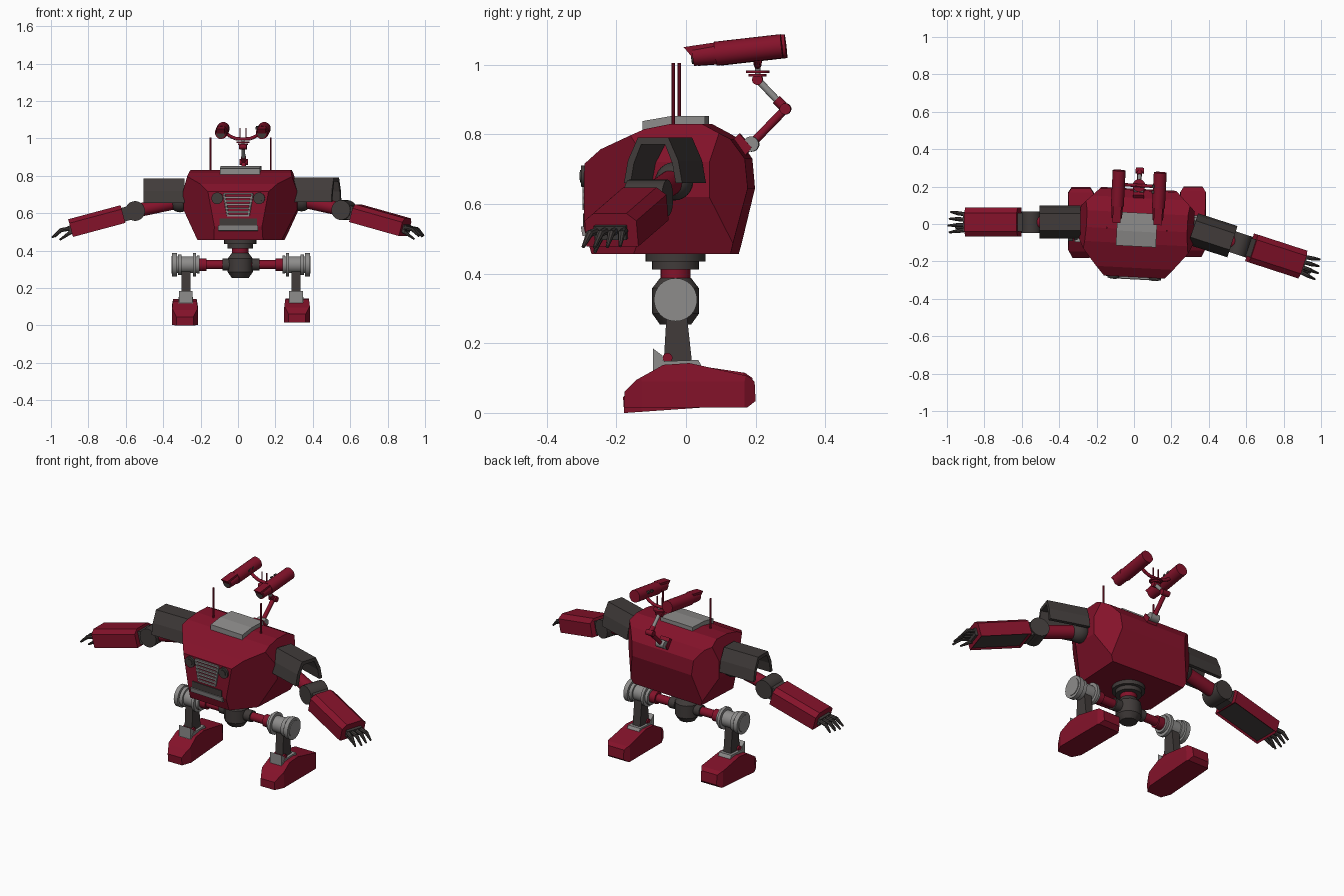
import bpy, bmesh, math
from mathutils import Matrix, Vector

if "Cube" in bpy.data.objects:
    bpy.data.objects.remove(bpy.data.objects["Cube"])

def material(name, rgb):
    m = bpy.data.materials.new(name)
    m.diffuse_color = (*rgb, 1)
    m.use_nodes = True
    m.node_tree.nodes["Principled BSDF"].inputs["Base Color"].default_value = m.diffuse_color
    return m

RED = material("dark red", (0.23, 0.006, 0.023))
GREY = material("light grey", (0.27, 0.265, 0.26))
DARK = material("charcoal", (0.052, 0.044, 0.042))
I = Matrix.Identity(4)
T, R = Matrix.Translation, Matrix.Rotation

def finish(name, bm, mat, M=I):
    bm.transform(M)
    bmesh.ops.recalc_face_normals(bm, faces=bm.faces)
    me = bpy.data.meshes.new(name)
    bm.to_mesh(me)
    bm.free()
    me.materials.append(mat)
    ob = bpy.data.objects.new(name, me)
    bpy.context.collection.objects.link(ob)
    return ob

def prism_bm(pts, lo, hi):
    """(y, z) outline extruded along x."""
    bm = bmesh.new()
    a = [bm.verts.new((lo, y, z)) for y, z in pts]
    b = [bm.verts.new((hi, y, z)) for y, z in pts]
    bm.faces.new(a)
    bm.faces.new(b[::-1])
    for i in range(len(pts)):
        j = (i + 1) % len(pts)
        bm.faces.new((a[i], b[i], b[j], a[j]))
    return bm

def prism(name, pts, lo, hi, mat, M=I):
    return finish(name, prism_bm(pts, lo, hi), mat, M)

def box(name, lo, hi, mat, M=I):
    return prism(name, [(lo[1], lo[2]), (hi[1], lo[2]), (hi[1], hi[2]), (lo[1], hi[2])], lo[0], hi[0], mat, M)

def tube(name, p0, p1, r0, mat, M=I, r1=None, n=24):
    p0, p1 = Vector(p0), Vector(p1)
    d = p1 - p0
    bm = bmesh.new()
    bmesh.ops.create_cone(bm, cap_ends=True, segments=n, radius1=r0, radius2=r0 if r1 is None else r1,
                          depth=d.length)
    for f in bm.faces:
        f.smooth = len(f.verts) == 4 and n > 8
        if len(f.verts) == n:
            for e in f.edges:
                e.smooth = False
    bm.transform(T((p0 + p1) / 2) @ d.to_track_quat('Z', 'Y').to_matrix().to_4x4())
    return finish(name, bm, mat, M)

def ball(name, c, r, mat, M=I):
    bm = bmesh.new()
    bmesh.ops.create_uvsphere(bm, u_segments=20, v_segments=12, radius=r, matrix=T(c))
    for f in bm.faces:
        f.smooth = True
    return finish(name, bm, mat, M)

def cut(bm, co, no):
    r = bmesh.ops.bisect_plane(bm, geom=bm.verts[:] + bm.edges[:] + bm.faces[:], plane_co=co,
                               plane_no=no, clear_outer=True)
    edges = [e for e in r['geom_cut'] if isinstance(e, bmesh.types.BMEdge)]
    bmesh.ops.edgeloop_fill(bm, edges=edges)

# torso: side profile with chamfered sides, turned slightly
TM = T((0.016, 0, 0)) @ R(math.radians(-3), 4, 'Z')
bm = prism_bm([(-.265, .457), (-.287, .53), (-.284, .715), (-.235, .757), (-.105, .815), (-.03, .83),
               (.06, .83), (.14, .787), (.18, .73), (.188, .645), (.14, .457)], -.305, .305)
for s in (1, -1):
    cut(bm, (s * .16, -.287, .715), (s * .8, -.6, -.14))
    cut(bm, (s * .2, .188, 0), (s * .7, .7, 0))
    cut(bm, (s * .305, 0, .72), (s * .11, 0, .035))
    cut(bm, (s * .305, 0, .62), (s * .165, 0, -.08))
finish("torso", bm, RED, TM)
prism("roof_hatch", [(-.12, .79), (-.12, .838), (-.04, .852), (.06, .852), (.06, .82)], -.107, .107, GREY, TM)

# face: eyes, grille, mouth
for s in (1, -1):
    tube("face_eye", (s * .112, -.27, .68), (s * .112, -.295, .68), .031, DARK, TM)
    tube("face_eye_lens", (s * .112, -.29, .68), (s * .112, -.299, .68), .018, DARK, TM)
    tube("grille_post", (s * .076, -.288, .704), (s * .056, -.288, .588), .006, GREY, TM, n=8)
    tube("antenna", (s * .161, -.028, .79), (s * .161, -.028, 1.005), .005, RED, TM, n=8)
for i in range(7):
    z = .704 - i * .0193
    w = .078 - i * .0033
    box("grille_bar", (-w, -.294, z - .005), (w, -.28, z + .005), GREY, TM)
box("mouth_slot", (-.1, -.291, .533), (.1, -.27, .572), DARK, TM)
prism("mouth_lip", [(-.27, .505), (-.292, .508), (-.297, .535), (-.27, .535)], -.107, .107, GREY, TM)

# waist
for z0, z1, r, m in ((.435, .46, .086, DARK), (.412, .436, .068, DARK), (.37, .415, .043, RED)):
    tube("waist_ring", (.012, -.03, z0), (.012, -.03, z1), r, m)
for z0, z1, r0, r1 in ((.254, .285, .045, .067), (.285, .358, .067, .067), (.358, .387, .067, .045)):
    tube("hip_hub", (.012, -.03, z0), (.012, -.03, z1), r0, DARK, r1=r1, n=12)

# legs: axle, hip discs, shin, ankle, foot
for s in (1, -1):
    L = T((.016, 0, 0)) @ Matrix.Scale(s, 4, (1, 0, 0))
    for name, x0, x1, r, m in (("hip_axle", .04, .25, .024, RED), ("axle_collar", .06, .1, .032, DARK),
                               ("axle_sleeve", .185, .225, .034, RED), ("hip_disc_inner", .222, .236, .048, GREY),
                               ("hip_disc_mid", .24, .256, .062, GREY), ("hip_core", .23, .345, .045, GREY),
                               ("hip_disc", .318, .338, .055, GREY), ("hip_disc_outer", .343, .368, .062, GREY),
                               ("hip_cap", .36, .372, .047, GREY)):
        tube(name, (x0, -.03, .325), (x1, -.03, .325), r, m, L, n=32)
    prism("shin", [(-.052, .35), (-.005, .35), (.021, .11), (-.066, .11)], .27, .318, DARK, L)
    prism("ankle_collar", [(-.115, .09), (-.07, .148), (.035, .152), (.07, .09)], .256, .334, GREY, L)
    prism("ankle_bracket", [(-.095, .12), (-.095, .185), (-.068, .165), (-.06, .12)], .258, .332, GREY, L)
    tube("ankle_pin", (.262, -.053, .158), (.328, -.053, .158), .014, RED, L)
    bm = prism_bm([(-.177, .015), (-.177, .06), (-.142, .095), (-.065, .138), (.01, .143), (.06, .132),
                   (.177, .106), (.197, .09), (.2, .034), (.175, .015)], -.07, .07)
    for q in (1, -1):
        cut(bm, (q * .045, -.177, 0), (q * .8, -.4, 0))
        cut(bm, (q * .05, .2, 0), (q * .8, .5, 0))
        cut(bm, (q * .07, 0, .09), (q * .9, 0, .12))
    tilt = T((0, 0, -.003)) @ R(math.radians(4), 4, 'X') if s < 0 else I
    finish("foot", bm, RED, L @ T((.3, 0, 0)) @ tilt)

# arms, built along +x, the right one swung forward
def arm(A):
    ball("shoulder_ball", (.11, 0, .66), .055, DARK, A)
    tube("upper_arm", (.1, 0, .665), (.35, 0, .612), .036, RED, A)
    half = [(.088, .655), (.076, .72), (.046, .786)]
    inner = [(.068, .655), (.058, .712), (.036, .766)]
    prism("shoulder_guard", [(-y, z) for y, z in half] + half[::-1] + inner + [(-y, z) for y, z in inner[::-1]],
          .085, .306, DARK, A)
    tube("elbow_joint", (.35, -.058, .612), (.35, .058, .612), .053, DARK, A)
    F = A @ T((.35, 0, .612)) @ R(math.radians(15), 4, 'Y')
    box("elbow_link", (.02, -.05, -.04), (.09, .05, .035), DARK, F)
    # forearm with recessed dark underside
    bm = prism_bm([(-.078, -.048), (.078, -.048), (.078, .028), (.05, .05), (-.05, .05), (-.078, .028)],
                  .067, .357)
    bmesh.ops.recalc_face_normals(bm, faces=bm.faces)
    under = [f for f in bm.faces if f.normal.z < -.9]
    bmesh.ops.inset_region(bm, faces=under, thickness=.014, depth=-.008)
    under[0].material_index = 1
    finish("forearm", bm, RED, F).data.materials.append(DARK)
    # hand
    box("palm", (.35, -.048, -.025), (.372, .048, .015), DARK, F)
    for i, y in enumerate((-.042, -.014, .014, .042)):
        tip = .455 - .008 * abs(i - 1)
        tube("finger", (.365, y, 0), (.41, y * 1.15, .004), .011, DARK, F, n=8)
        tube("fingertip", (.408, y * 1.15, .005), (tip + .012, y * 1.3, -.022), .011, DARK, F, r1=.005, n=8)
    tube("thumb", (.36, -.035, -.02), (.43, -.03, -.045), .011, DARK, F, r1=.005, n=8)

arm(T((-.2, .01, 0)) @ Matrix.Scale(-1, 4, (1, 0, 0)))
arm(T((.235, 0, .005)) @ R(math.radians(-18), 4, 'Z'))

# sensor boom on the back
prism("boom_mount", [(.12, .77), (.155, .802), (.19, .762), (.165, .73)], -.03, .03, RED, TM)
tube("boom_joint", (-.026, .188, .772), (.026, .188, .772), .022, GREY, TM)
tube("boom_lower", (0, .188, .772), (0, .286, .873), .012, RED, TM)
tube("boom_elbow", (-.022, .286, .873), (.022, .286, .873), .016, RED, TM)
tube("boom_upper", (0, .286, .873), (0, .206, .957), .010, GREY, TM)
tube("boom_sleeve", (0, .286, .873), (0, .26, .9), .014, RED, TM)
tube("boom_wrist", (-.02, .206, .957), (.02, .206, .957), .015, RED, TM)
tube("neck_post", (0, .206, .955), (0, .206, 1.0), .008, GREY, TM)
for z, r in ((.97, .026), (.98, .034)):
    tube("neck_disc", (0, .206, z - .004), (0, .206, z + .004), r, RED, TM)
path = [(-.1, 1.035), (-.07, 1.012), (-.04, .999), (0, .996), (.04, .999), (.07, 1.012), (.1, 1.035)]
for (x0, z0), (x1, z1) in zip(path, path[1:]):
    tube("eye_yoke", (x0, .206, z0), (x1, .206, z1), .009, RED, TM, n=12)

# eye tubes with slanted hoods
for s in (1, -1):
    E = TM @ T((s * .11, .19, 1.043)) @ R(math.radians(6.5), 4, 'X')
    tube("eye_barrel", (0, -.1, 0), (0, .092, 0), .0345, RED, E)
    tube("eye_hood", (0, -.165, 0), (0, -.09, 0), .028, RED, E, r1=.031)
    prism("eye_visor", [(-.188, .029), (-.165, -.005), (-.1, -.005), (-.1, .032)], -.022, .022, RED, E)
    tube("eye_lens", (0, -.164, 0), (0, -.17, 0), .022, DARK, E)
    for y in (-.02, .01):
        box("eye_vent", (-s * .038 - .003, y, .008), (-s * .03 + .003, y + .015, .02), DARK, E)
    tube("sensor_pin", (s * .016, .206, .995), (s * .016, .206, 1.055), .003, RED, TM, n=6)
